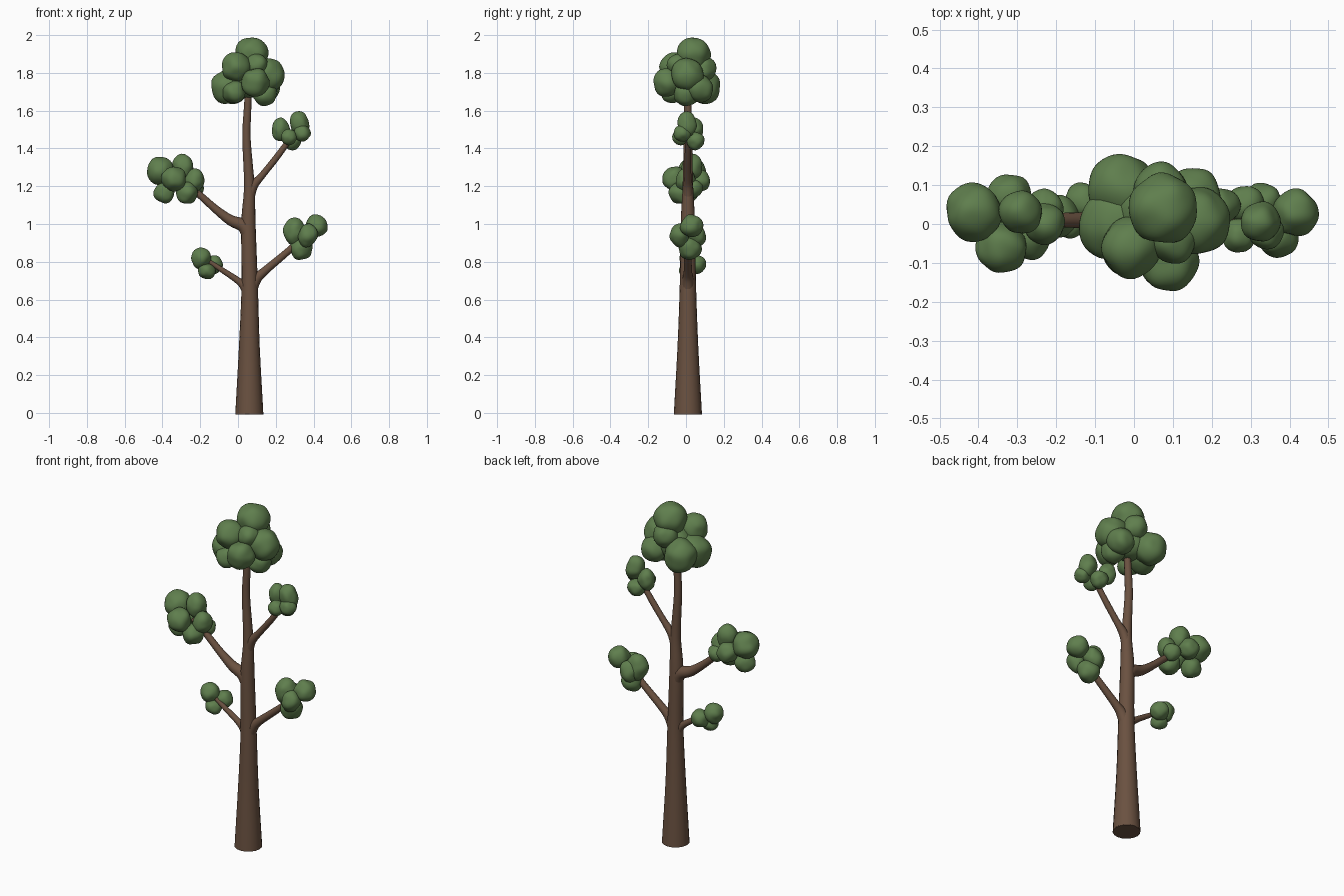
import bpy
import bmesh
import math
import random
from mathutils import Matrix, Vector, noise

random.seed(4)
default_cube = bpy.data.objects.get("Cube")
if default_cube:
    bpy.data.objects.remove(default_cube, do_unlink=True)


def make_material(name, colour):
    material = bpy.data.materials.new(name)
    material.use_nodes = True
    material.diffuse_color = (*colour, 1)
    shader = material.node_tree.nodes["Principled BSDF"]
    shader.inputs["Base Color"].default_value = (*colour, 1)
    shader.inputs["Roughness"].default_value = 0.9
    return material


bark = make_material("bark brown", (0.145, 0.083, 0.052))
leaf = make_material("leaf green", (0.115, 0.21, 0.075))


def finish(bm, name, material):
    """Turn the bmesh into a smooth-shaded object of one colour."""
    bmesh.ops.recalc_face_normals(bm, faces=bm.faces)
    mesh = bpy.data.meshes.new(name)
    bm.to_mesh(mesh)
    bm.free()
    mesh.materials.append(material)
    obj = bpy.data.objects.new(name, mesh)
    bpy.context.collection.objects.link(obj)
    bpy.ops.object.select_all(action="DESELECT")
    obj.select_set(True)
    bpy.context.view_layer.objects.active = obj
    bpy.ops.object.shade_smooth_by_angle(angle=math.radians(50))
    return obj


def smooth_path(points, steps=4):
    """Catmull-Rom interpolation of (x, z, radius) points."""
    pts = [Vector(p) for p in points]
    pts = [pts[0] * 2 - pts[1]] + pts + [pts[-1] * 2 - pts[-2]]
    path = []
    for a, b, c, d in zip(pts, pts[1:], pts[2:], pts[3:]):
        for i in range(steps):
            t = i / steps
            path.append(b + (c - a) * t / 2 + (a * 2 - b * 5 + c * 4 - d) * t * t / 2
                        + (b * 3 - a - c * 3 + d) * t ** 3 / 2)
    return path + [pts[-2]]


def limb(name, points, depth=0.01, sides=16):
    """Sweep a tapering round section along a path in the xz plane."""
    bm = bmesh.new()
    path = smooth_path(points)
    rings = []
    for i, (x, z, radius) in enumerate(path):
        before, after = path[max(i - 1, 0)], path[min(i + 1, len(path) - 1)]
        along = Vector((after.x - before.x, 0, after.y - before.y)).normalized()
        if z == 0:
            along = Vector((0, 0, 1))
        across = Vector((along.z, 0, -along.x))
        ring = []
        for k in range(sides):
            angle = math.tau * k / sides
            offset = across * math.cos(angle) + Vector((0, math.sin(angle), 0))
            ring.append(bm.verts.new(Vector((x, depth, z)) + offset * radius))
        rings.append(ring)
    for low, high in zip(rings, rings[1:]):
        for k in range(sides):
            n = (k + 1) % sides
            bm.faces.new((low[k], low[n], high[n], high[k]))
    bm.faces.new(rings[0])
    bm.faces.new(rings[-1])
    return finish(bm, name, bark)


def foliage(name, blobs):
    """Cluster of soft lumps, each given as x, y, z, radius and optional stretch."""
    bm = bmesh.new()
    for x, y, z, radius, *extra in blobs:
        stretch = extra[0] if extra else 1
        centre = Vector((x, y, z))
        lean = Matrix.Rotation(random.uniform(-0.3, 0.3), 4, "Y")
        shape = Matrix.Translation(centre) @ lean @ Matrix.Diagonal((1, 1, stretch, 1))
        made = bmesh.ops.create_icosphere(bm, subdivisions=4, radius=radius, matrix=shape)
        for vert in made["verts"]:
            outward = vert.co - centre
            lump = noise.noise(outward.normalized() * 1.2 + centre * 9)
            vert.co = centre + outward * (1 + 0.12 * lump)
    return finish(bm, name, leaf)


# Trunk, with a slight bend near the top
limb("trunk", [(.06, 0, .073), (.06, .02, .073), (.06, .35, .055), (.062, .68, .043),
               (.055, 1, .038), (.06, 1.2, .028), (.045, 1.45, .022),
               (.05, 1.6, .02), (.06, 1.8, .015)])

# Branches, flared where they leave the trunk
limb("lower_right_branch", [(.06, .6, .03), (.04, .66, .026), (0, .7, .018),
                            (-.09, .76, .014), (-.15, .8, .011)])
limb("lower_left_branch", [(.06, .62, .034), (.09, .7, .03), (.14, .75, .022),
                           (.27, .86, .018), (.35, .94, .014)])
limb("upper_right_branch", [(.06, .93, .036), (.03, .99, .036), (-.04, 1.02, .028),
                            (-.12, 1.08, .021), (-.21, 1.16, .018), (-.3, 1.23, .014)])
limb("upper_left_branch", [(.06, 1.13, .026), (.08, 1.2, .025), (.13, 1.26, .018),
                           (.21, 1.36, .017), (.29, 1.47, .014)])

# Crown and the smaller clusters at the branch tips
foliage("crown_foliage", [
    (.075, .04, 1.9, .09), (-.05, 0, 1.73, .093), (-.03, .09, 1.73, .092),
    (.16, .01, 1.79, .088), (.15, .07, 1.72, .075), (.07, .09, 1.82, .07),
    (.09, -.1, 1.75, .075), (-.01, -.06, 1.83, .077), (.14, 0, 1.69, .066),
    (.1, -.04, 1.84, .06), (.05, .02, 1.76, .1), (-.02, -.07, 1.7, .06)])
foliage("upper_right_foliage", [
    (-.41, .03, 1.28, .073), (-.29, .03, 1.3, .055, 1.25), (-.34, -.06, 1.24, .065),
    (-.23, 0, 1.23, .052, 1.2), (-.39, .01, 1.165, .055), (-.27, -.03, 1.165, .058),
    (-.32, .07, 1.23, .057), (-.23, .04, 1.19, .048)])
foliage("lower_left_foliage", [
    (.415, .03, .99, .06), (.3, .02, .96, .058, 1.3), (.335, .02, .87, .06),
    (.37, -.035, .94, .05, 1.3), (.33, .055, .94, .05, 1.2)])
foliage("upper_left_foliage", [
    (.325, .005, 1.53, .05, 1.4), (.225, .045, 1.5, .046, 1.4), (.34, -.02, 1.48, .045),
    (.285, .05, 1.44, .048), (.27, -.03, 1.46, .043)])
foliage("lower_right_foliage", [
    (-.195, .02, .82, .052, 1.1), (-.13, .055, .785, .05),
    (-.165, .01, .75, .046, .9)])
